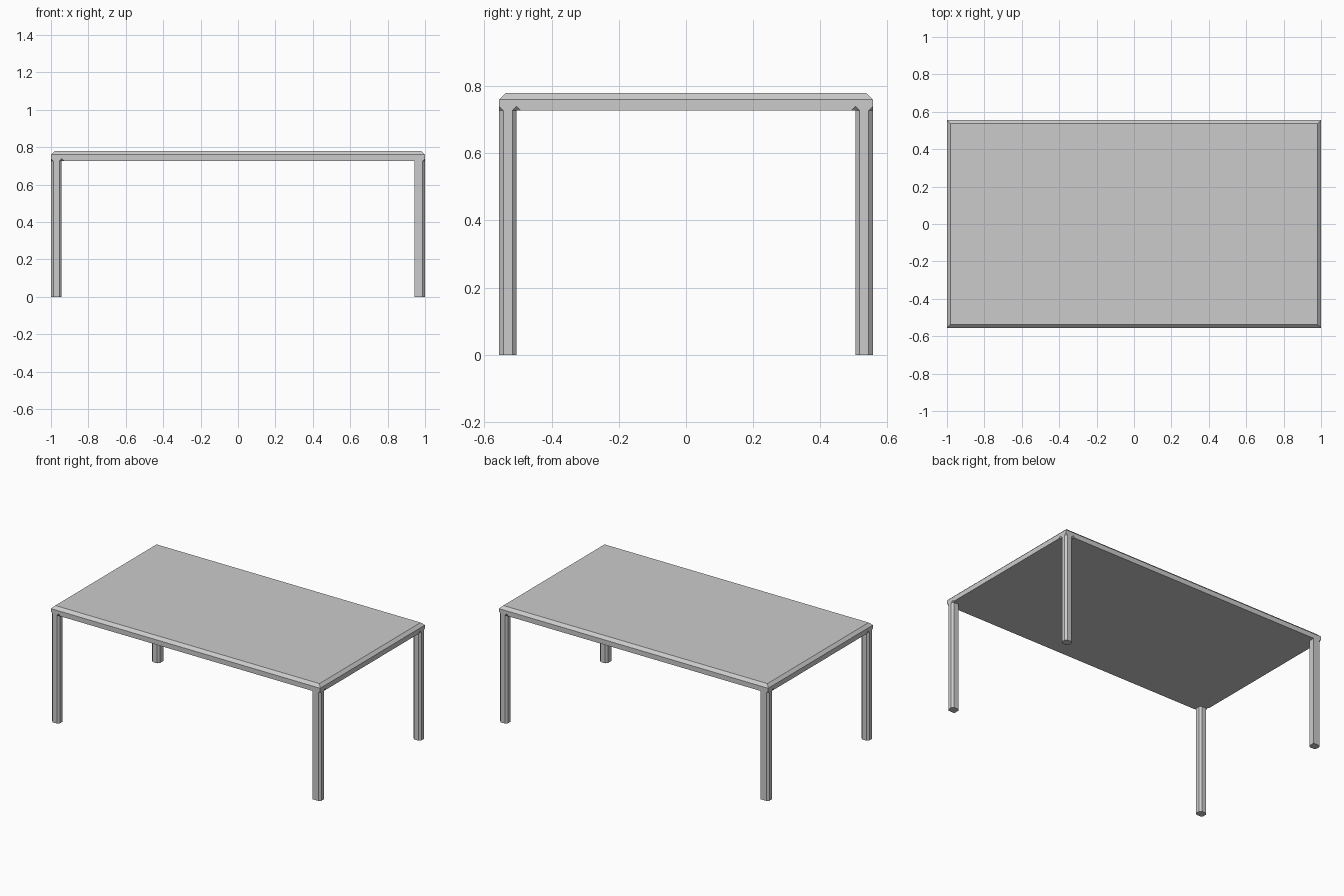
import bpy, bmesh
from mathutils import Vector

if "Cube" in bpy.data.objects:
    bpy.data.objects.remove(bpy.data.objects["Cube"])

HX, HY = 1.0, 0.556            # half length, half depth
UNDER, TOP = 0.727, 0.779      # slab underside and top
LX, LY = 0.057, 0.052          # leg section
EDGE, CHAMFER = 0.019, 0.0125  # slab and leg chamfers

bm = bmesh.new()

# Slab
bmesh.ops.create_cube(bm, size=1)
for v in bm.verts:
    v.co = Vector((v.co.x * 2 * HX, v.co.y * 2 * HY, TOP if v.co.z > 0 else UNDER))

# Cuts that mark out the four leg sections
for axis, pos in ((Vector((1, 0, 0)), HX - LX), (Vector((0, 1, 0)), HY - LY)):
    for s in (-1, 1):
        bmesh.ops.bisect_plane(bm, geom=bm.verts[:] + bm.edges[:] + bm.faces[:],
                               plane_co=axis * pos * s, plane_no=axis)

# Legs pulled down from the corner faces
bm.normal_update()
corners = [f for f in bm.faces if f.normal.z < -0.9
           and abs(f.calc_center_median().x) > HX - LX
           and abs(f.calc_center_median().y) > HY - LY]
for f in corners:
    new = bmesh.ops.extrude_discrete_faces(bm, faces=[f])["faces"][0]
    for v in new.verts:
        v.co.z = 0


def bevel(edges, width):
    bmesh.ops.bevel(bm, geom=edges, offset=width, offset_type='OFFSET', segments=1,
                    profile=0.5, affect='EDGES', clamp_overlap=False)


# Chamfered top rim
bm.normal_update()
bevel([e for e in bm.edges if all(v.co.z > TOP - 1e-4 for v in e.verts)
       and e.calc_face_angle(0) > 1], EDGE)


# Chamfered leg edges; two opposite legs keep one square inner edge
def leg_edge(e):
    if abs(e.verts[0].co.z - e.verts[1].co.z) < 0.5:
        return False
    p = e.verts[0].co
    square = p.x * p.y < 0 and abs(p.x) < HX - LX / 2 and abs(p.y) > HY - LY / 2
    return not square


bevel([e for e in bm.edges if leg_edge(e)], CHAMFER)

# Merge flat regions
bmesh.ops.dissolve_limit(bm, angle_limit=0.01, verts=bm.verts[:], edges=bm.edges[:])
bmesh.ops.recalc_face_normals(bm, faces=bm.faces[:])

mesh = bpy.data.meshes.new("table")
bm.to_mesh(mesh)
bm.free()
bpy.context.collection.objects.link(bpy.data.objects.new("table", mesh))
